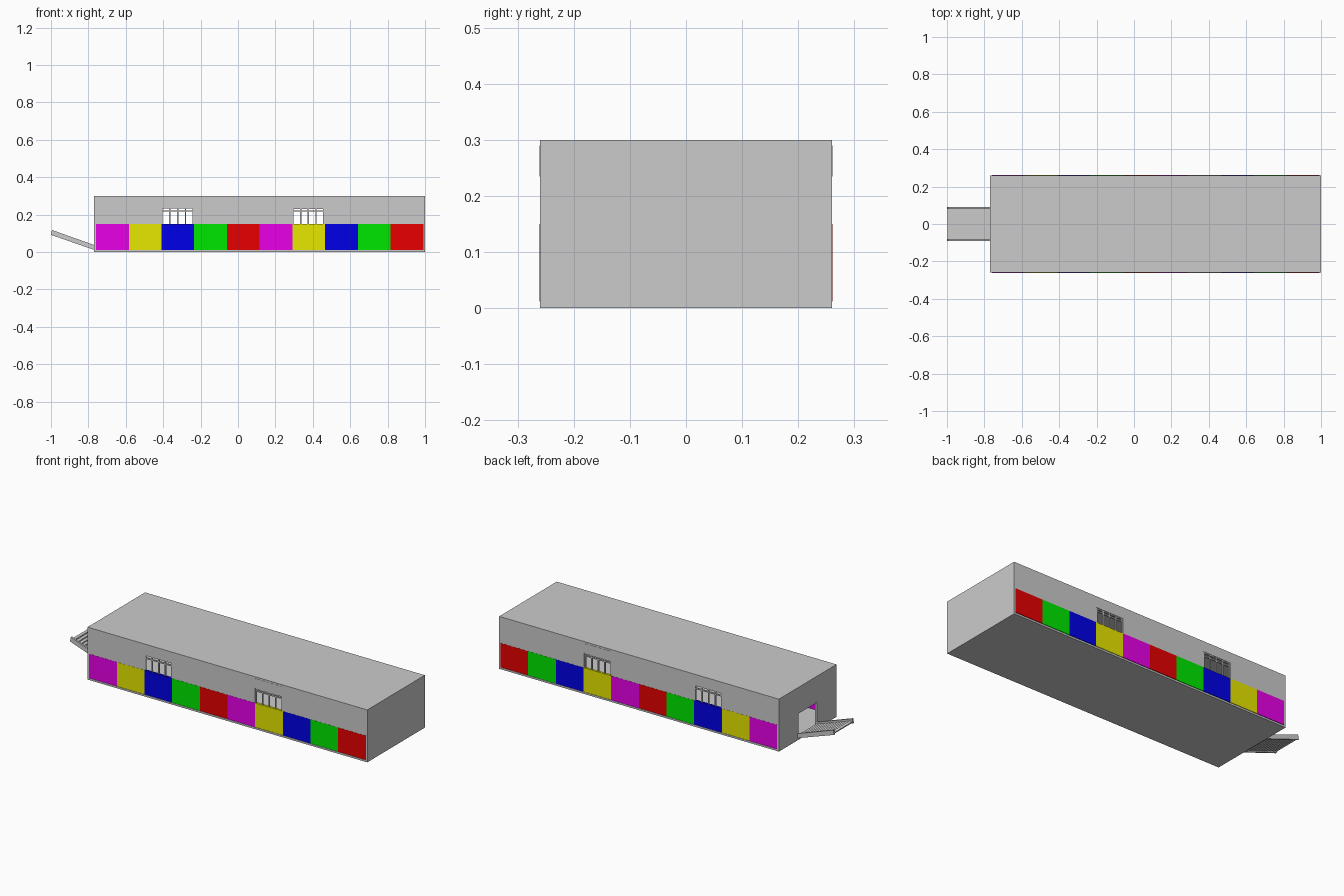
import bpy, bmesh

if "Cube" in bpy.data.objects:
    bpy.data.objects.remove(bpy.data.objects["Cube"])

X0, X1, W, H, T = -0.77, 1.0, 0.26, 0.30, 0.012
SILL = 0.15
WINDOWS = [(-0.41, -0.235, 0.24), (0.29, 0.462, 0.235)]


def make(name, boxes, mat=None):
    """One object from a list of boxes (x0, x1, y0, y1, z0, z1)."""
    bm = bmesh.new()
    for x0, x1, y0, y1, z0, z1 in boxes:
        vs = bmesh.ops.create_cube(bm, size=1)["verts"]
        for v in vs:
            v.co = (x1 if v.co.x > 0 else x0,
                    y1 if v.co.y > 0 else y0,
                    z1 if v.co.z > 0 else z0)
    return finish(name, bm, mat)


def finish(name, bm, mat=None):
    me = bpy.data.meshes.new(name)
    bm.to_mesh(me)
    bm.free()
    ob = bpy.data.objects.new(name, me)
    bpy.context.collection.objects.link(ob)
    if mat:
        me.materials.append(mat)
    return ob


def both_sides(x0, x1, z0, z1, inset=0.0, t=T):
    """The same wall piece on the front and on the back."""
    return [(x0, x1, -W + inset, -W + inset + t, z0, z1),
            (x0, x1, W - inset - t, W - inset, z0, z1)]


# floor, roof and closed end
make("floor", [(X0, X1, -W, W, 0, 0.01)])
make("roof", [(X0, X1, -W, W, H - T, H)])
make("closed_end", [(X1 - T, X1, -W, W, 0.01, H - T)])

# end wall with doorway
D = 0.085
make("door_end", [(X0, X0 + T, -W, -D, 0.01, H - T),
                  (X0, X0 + T, D, W, 0.01, H - T),
                  (X0, X0 + T, -D, D, 0.15, H - T)])

# upper long walls around the window openings
pieces, edge = [], X0 + T
for a, b, top in WINDOWS:
    pieces += both_sides(edge, a, SILL, H - T)
    pieces += both_sides(a, b, top, H - T)
    edge = b
pieces += both_sides(edge, X1 - T, SILL, H - T)
make("upper_walls", pieces)

# thin plate above the right-hand window
a, b, top = WINDOWS[1]
make("header_plate", both_sides(a, b, top, 0.29, -0.001, 0.004))

# window bars
bars = []
for a, b, top in WINDOWS:
    for i in range(5):
        x = a + (b - a - 0.007) * i / 4
        bars += both_sides(x, x + 0.007, SILL, top, 0.002, 0.007)
    bars += both_sides(a, b, 0.216, 0.223, 0.002, 0.007)
    bars += both_sides(a, b, top - 0.006, top, 0.002, 0.007)
make("window_bars", bars)

# coloured lower wall panels
colours = {"magenta": (0.8, 0, 0.8), "yellow": (0.8, 0.8, 0), "blue": (0, 0, 0.8),
           "green": (0, 0.8, 0), "red": (0.8, 0, 0)}
P0, P1 = X0 + 0.011, X1 - 0.009
step = (P1 - P0) / 10
for k, (cname, rgb) in enumerate(colours.items()):
    mat = bpy.data.materials.new(cname)
    mat.diffuse_color = (*rgb, 1)
    mat.use_nodes = True
    mat.node_tree.nodes["Principled BSDF"].inputs["Base Color"].default_value = mat.diffuse_color
    boxes = []
    for i in (k, k + 5):
        boxes += both_sides(P0 + i * step, P0 + (i + 1) * step, 0.012, SILL, -0.0008, T + 0.0016)
    make(cname + "_panels", boxes, mat)

# ramp side rails: slanted profile extruded across y
RX, RZ0, RZ1, RT = -1.0, 0.012, 0.092, 0.026
bm = bmesh.new()
for y in (-0.09, 0.08):
    f = bm.faces.new([bm.verts.new(p) for p in (
        (X0, y, RZ0), (X0, y, RZ0 + RT), (RX + 0.005, y, RZ1 + RT), (RX, y, RZ1))])
    ext = bmesh.ops.extrude_face_region(bm, geom=[f])["geom"]
    bmesh.ops.translate(bm, vec=(0, 0.01, 0),
                        verts=[g for g in ext if isinstance(g, bmesh.types.BMVert)])
bmesh.ops.recalc_face_normals(bm, faces=bm.faces)
finish("ramp_rails", bm)

# ramp treads
N = 12
treads = []
for i in range(N):
    xa = RX + 0.002 + (X0 - RX - 0.002) * i / N
    z = RZ1 + 0.008 + (RZ0 - RZ1) * (i + 0.5) / N
    treads.append((xa, xa + 0.0195, -0.08, 0.08, z, z + 0.006))
make("ramp_treads", treads)
